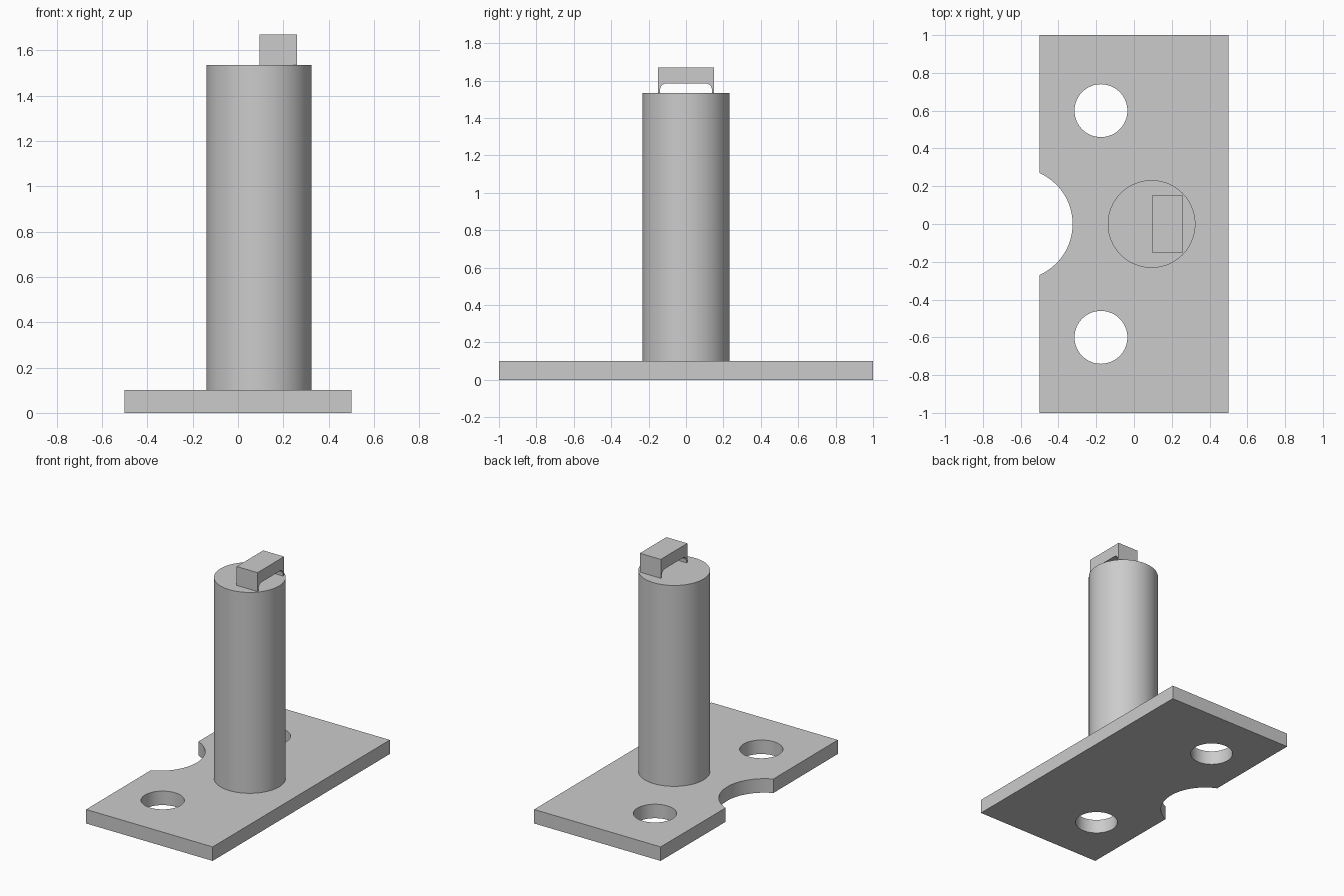
import bpy, bmesh
from math import radians, cos, sin, asin, pi
from mathutils import Matrix

if "Cube" in bpy.data.objects:
    bpy.data.objects.remove(bpy.data.objects["Cube"])

grey = bpy.data.materials.new("light_grey")
grey.diffuse_color = (0.6, 0.6, 0.6, 1)
grey.use_nodes = True
grey.node_tree.nodes["Principled BSDF"].inputs["Base Color"].default_value = grey.diffuse_color


def arc(cx, cy, r, a0, a1, n):
    """Points along an arc, both ends included."""
    return [(cx + r * cos(a0 + (a1 - a0) * i / n),
             cy + r * sin(a0 + (a1 - a0) * i / n)) for i in range(n + 1)]


def finish(obj):
    obj.data.materials.clear()
    obj.data.materials.append(grey)
    bpy.ops.object.select_all(action='DESELECT')
    obj.select_set(True)
    bpy.context.view_layer.objects.active = obj
    bpy.ops.object.shade_smooth_by_angle(angle=radians(30))


def slab(name, loops, thickness, matrix):
    """Extrude a flat outline (first loop) with holes (other loops)."""
    curve = bpy.data.curves.new(name + "_outline", 'CURVE')
    curve.dimensions = '2D'
    curve.fill_mode = 'BOTH'
    curve.extrude = thickness / 2
    for pts in loops:
        spline = curve.splines.new('POLY')
        spline.points.add(len(pts) - 1)
        for p, (x, y) in zip(spline.points, pts):
            p.co = (x, y, 0, 1)
        spline.use_cyclic_u = True
    temp = bpy.data.objects.new(name + "_outline", curve)
    bpy.context.collection.objects.link(temp)
    bpy.context.view_layer.update()
    mesh = bpy.data.meshes.new_from_object(
        temp.evaluated_get(bpy.context.evaluated_depsgraph_get()))
    bpy.data.objects.remove(temp)
    bm = bmesh.new()
    bm.from_mesh(mesh)
    bmesh.ops.remove_doubles(bm, verts=bm.verts, dist=1e-5)
    bmesh.ops.recalc_face_normals(bm, faces=bm.faces)
    bmesh.ops.transform(bm, matrix=matrix, verts=bm.verts)
    bm.to_mesh(mesh)
    bm.free()
    mesh.name = name
    obj = bpy.data.objects.new(name, mesh)
    bpy.context.collection.objects.link(obj)
    finish(obj)
    return obj


# Base plate: rectangle with a round notch on the left and two bolt holes
notch_r, notch_x = 0.295, -0.62
half = asin(0.27 / notch_r)
outline = [(-0.5, -1), (0.5, -1), (0.5, 1), (-0.5, 1)]
outline += arc(notch_x, 0, notch_r, half, -half, 32)
holes = [arc(-0.175, y, 0.14, 0, 2 * pi, 64)[:-1] for y in (-0.6, 0.6)]
slab("base_plate", [outline] + holes, 0.1, Matrix.Translation((0, 0, 0.05)))

# Upright post
z0, z1 = 0.1, 1.535
bpy.ops.mesh.primitive_cylinder_add(vertices=96, radius=0.232, depth=z1 - z0,
                                    location=(0.093, 0, (z0 + z1) / 2))
post = bpy.context.object
post.name = "post"
finish(post)

# Top loop: block with a round-cornered slot underneath, drawn in the y-z plane
top, slot_top, w, s, r = 1.67, 1.585, 0.15, 0.139, 0.035
profile = [(-w, z1), (-w, top), (w, top), (w, z1), (s, z1)]
profile += arc(s - r, slot_top - r, r, 0, pi / 2, 10)
profile += arc(-s + r, slot_top - r, r, pi / 2, pi, 10)
profile += [(-s, z1)]
yz_to_world = Matrix(((0, 0, 1, 0.177), (1, 0, 0, 0), (0, 1, 0, 0), (0, 0, 0, 1)))
slab("top_loop", [profile], 0.165, yz_to_world)
